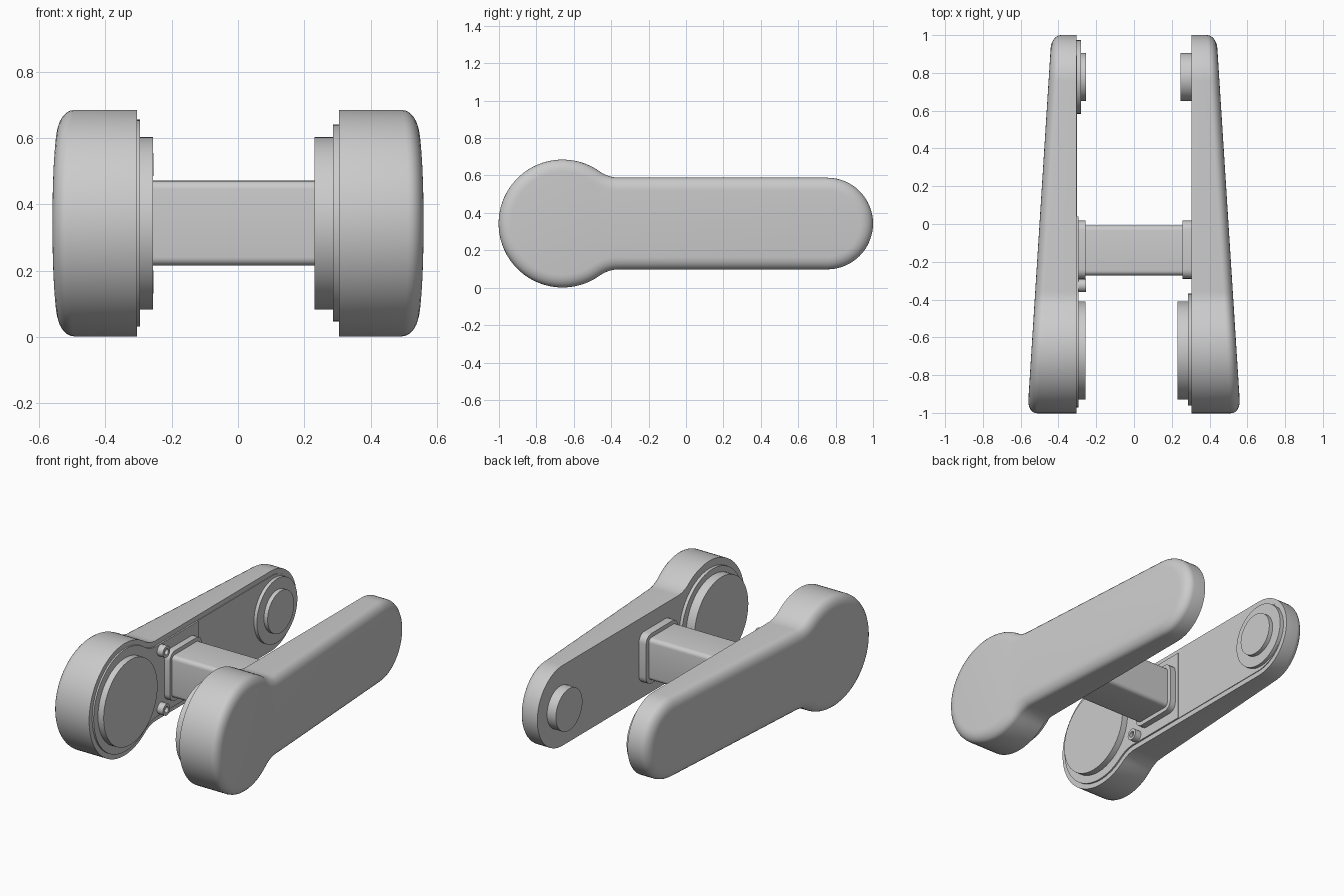
import bpy, bmesh
from math import sin, cos, pi, atan2, sqrt, radians

cube = bpy.data.objects.get("Cube")
if cube:
    bpy.data.objects.remove(cube)

grey = bpy.data.materials.new("plain grey")
grey.use_nodes = True
grey.diffuse_color = (0.6, 0.6, 0.6, 1)
grey.node_tree.nodes["Principled BSDF"].inputs["Base Color"].default_value = (0.6, 0.6, 0.6, 1)

MID = 0.343                      # height of the centre line
HUB_Y, HUB_R = -0.66, 0.342      # round front end
TIP_Y, TIP_R = 0.755, 0.245      # narrow rear end
FILLET = 0.18                    # neck between hub and bar


def arc(cy, cz, r, a, b, n):
    return [(cy + r * cos(a + (b - a) * i / n), cz + r * sin(a + (b - a) * i / n))
            for i in range(n + 1)]


def arm_outline(inset):
    """Side profile of an arm, shrunk evenly by inset."""
    dy = sqrt((HUB_R + FILLET) ** 2 - (TIP_R + FILLET) ** 2)
    dz = TIP_R + FILLET
    a = atan2(dz, dy)
    tip = arc(TIP_Y, 0, TIP_R - inset, 0, pi / 2, 16)
    neck = arc(HUB_Y + dy, dz, FILLET + inset, -pi / 2, a - pi, 8)
    hub = arc(HUB_Y, 0, HUB_R - inset, a, pi, 26)
    upper = tip + neck + hub[1:]
    lower = [(y, -z) for y, z in upper[-2:0:-1]]
    return [(y, z + MID) for y, z in upper + lower]


def rounded_rect(y0, y1, z0, z1, r, n=5):
    corners = ((y1 - r, z1 - r), (y0 + r, z1 - r), (y0 + r, z0 + r), (y1 - r, z0 + r))
    return [p for k, (y, z) in enumerate(corners)
            for p in arc(y, z, r, k * pi / 2, (k + 1) * pi / 2, n)]


def circle(cy, cz, r, n=48):
    return arc(cy, cz, r, 0, 2 * pi, n)[:-1]


def finish(name, bm):
    bmesh.ops.recalc_face_normals(bm, faces=bm.faces)
    mesh = bpy.data.meshes.new(name)
    bm.to_mesh(mesh)
    bm.free()
    mesh.materials.append(grey)
    obj = bpy.data.objects.new(name, mesh)
    bpy.context.collection.objects.link(obj)
    bpy.ops.object.select_all(action="DESELECT")
    obj.select_set(True)
    bpy.context.view_layer.objects.active = obj
    bpy.ops.object.shade_smooth_by_angle(angle=radians(30))
    return obj


def loft(rings):
    """Skin a list of equal rings and cap both ends."""
    bm = bmesh.new()
    loops = [[bm.verts.new(p) for p in ring] for ring in rings]
    for a, b in zip(loops, loops[1:]):
        for i in range(len(a)):
            j = (i + 1) % len(a)
            bm.faces.new((a[i], a[j], b[j], b[i]))
    bm.faces.new(loops[0])
    bm.faces.new(loops[-1])
    return bm


def prism(name, outline, x0, x1):
    return finish(name, loft([[(x, y, z) for y, z in outline] for x in (x0, x1)]))


def arm(name, side):
    """Tapered arm with a flat inner face and a rounded outer rim."""
    def outer(y):
        return 0.56 - 0.0635 * (y + 0.94)
    rings = [[(side * 0.305, y, z) for y, z in arm_outline(0)]]
    steps = 6
    for i in range(steps + 1):
        t = i / steps * pi / 2
        rings.append([(side * (outer(y) - 0.05 * (1 - sin(t))), y, z)
                      for y, z in arm_outline(0.068 * (1 - cos(t)))])
    finish(name, loft(rings))


def bolt(name, z):
    """Small boss with a sunken centre."""
    rings = [(-0.31, 0.035), (-0.255, 0.035), (-0.255, 0.018), (-0.275, 0.018)]
    finish(name, loft([[(x, y, zz) for y, zz in circle(-0.325, z, r, 20)] for x, r in rings]))


# Parts shared by both sides; tops of the discs differ slightly
for label, s, hub_x, tip_x in (("left", 1, 0.23, 0.245), ("right", -1, 0.257, 0.255)):
    arm(label + "_arm", s)
    prism(label + "_hub_disc", circle(HUB_Y - 0.01, MID, 0.26), s * 0.31, s * hub_x)
    prism(label + "_tip_disc", circle(0.778, MID, 0.128), s * 0.31, s * tip_x)
    prism(label + "_flange", rounded_rect(-0.29, 0.018, 0.19, 0.495, 0.05), s * 0.31, s * 0.257)

# Left side collar around the hub disc
prism("left_hub_collar", circle(HUB_Y - 0.005, MID, 0.297), 0.31, 0.286)

# Right side cover plates, collar and bolts
prism("right_cover_plate", arm_outline(0.03), -0.31, -0.301)
bm = loft([[(x, y, z) for y, z in arm_outline(0.03)] for x in (-0.309, -0.295)])
cut = bmesh.ops.bisect_plane(bm, geom=bm.verts[:] + bm.edges[:] + bm.faces[:],
                             plane_co=(0, 0.04, 0), plane_no=(0, 1, 0), clear_outer=True)
bmesh.ops.holes_fill(bm, edges=[e for e in bm.edges if e.is_boundary])
finish("right_front_plate", bm)
prism("right_tip_collar", circle(0.778, MID, 0.195), -0.31, -0.28)
bolt("upper_bolt", 0.52)
bolt("lower_bolt", 0.166)

# Beam joining the two arms
prism("cross_beam", rounded_rect(-0.272, -0.008, 0.215, 0.471, 0.025), -0.3, 0.3)
